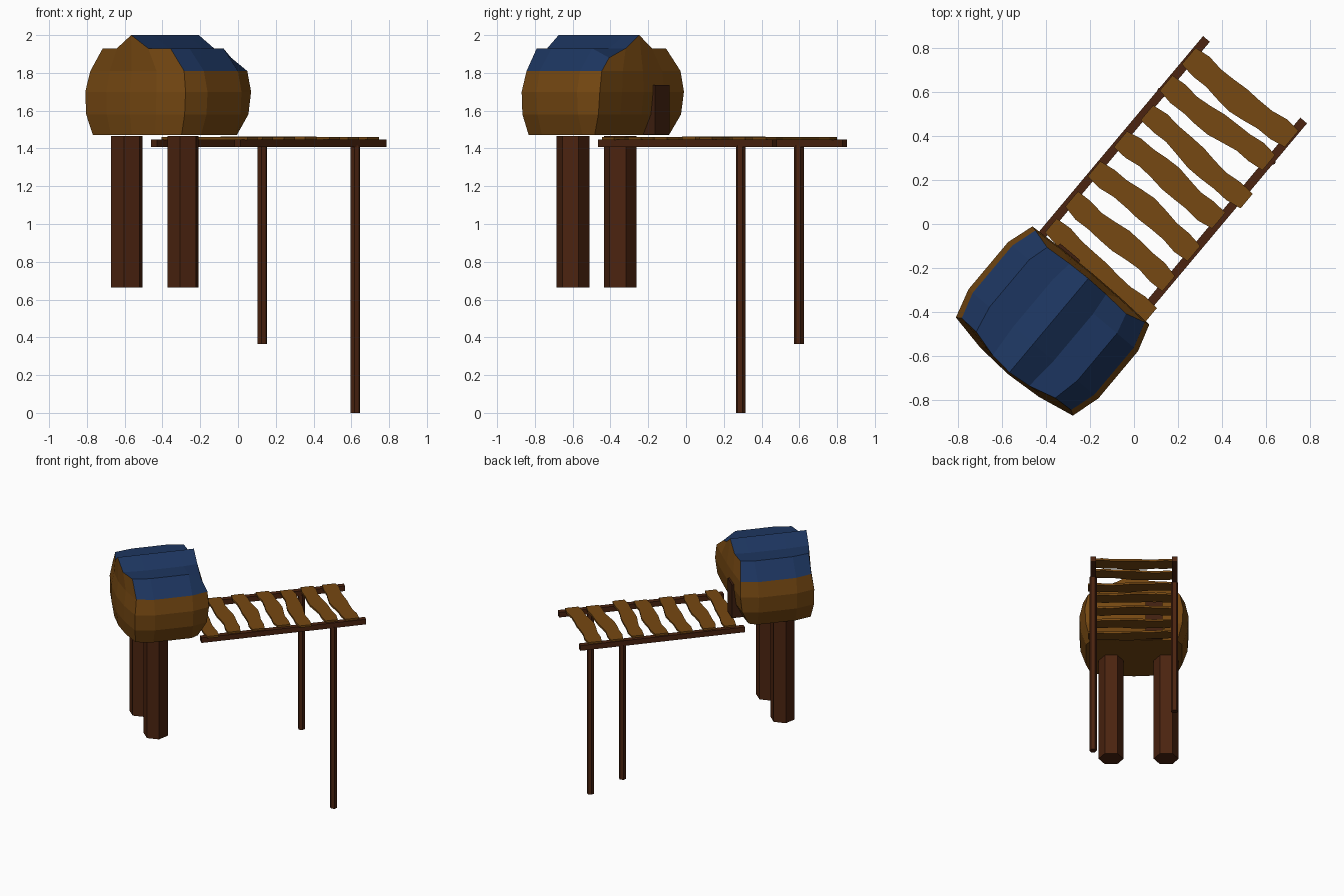
import bpy, bmesh, math, random

if "Cube" in bpy.data.objects:
    bpy.data.objects.remove(bpy.data.objects["Cube"])
random.seed(4)

A = math.radians(50)          # direction the dock runs in plan
D = (math.cos(A), math.sin(A))
E = (math.sin(A), -math.cos(A))


def P(u, v, z):
    """u along the dock, v across it."""
    return (u * D[0] + v * E[0], u * D[1] + v * E[1], z)


def mat(name, col):
    m = bpy.data.materials.new(name)
    m.diffuse_color = (*col, 1)
    m.use_nodes = True
    m.node_tree.nodes["Principled BSDF"].inputs["Base Color"].default_value = m.diffuse_color
    return m


WOOD = mat("wood", (0.18, 0.065, 0.006))
DARK = mat("dark_wood", (0.07, 0.017, 0.005))
DOOR = mat("door_wood", (0.05, 0.014, 0.005))
BLUE = mat("roof_blue", (0.012, 0.036, 0.115))


def make(name, verts, faces, mats, slots=None):
    me = bpy.data.meshes.new(name)
    me.from_pydata(verts, [], faces)
    for m in mats:
        me.materials.append(m)
    if slots:
        for p, s in zip(me.polygons, slots):
            p.material_index = s
    bm = bmesh.new()
    bm.from_mesh(me)
    bmesh.ops.recalc_face_normals(bm, faces=bm.faces)
    bm.to_mesh(me)
    bm.free()
    ob = bpy.data.objects.new(name, me)
    bpy.context.collection.objects.link(ob)
    return ob


def loft(name, rings, m):
    """Skin equal-sized rings and close both ends."""
    n = len(rings[0])
    verts = [P(*p) for r in rings for p in r]
    faces = [tuple(range(n)), tuple(range(len(verts) - n, len(verts)))]
    for i in range(len(rings) - 1):
        for j in range(n):
            k = (j + 1) % n
            faces.append((i * n + j, i * n + k, (i + 1) * n + k, (i + 1) * n + j))
    return make(name, verts, faces, [m])


def box(name, u0, u1, v0, v1, z0, z1, m):
    ring = lambda u: [(u, v0, z0), (u, v1, z0), (u, v1, z1), (u, v0, z1)]
    return loft(name, [ring(u0), ring(u1)], m)


def post(name, u, v, r, z0, z1, m):
    ring = lambda z: [(u + r * math.sin(k * math.pi / 3),
                       v + r * math.cos(k * math.pi / 3), z) for k in range(6)]
    return loft(name, [ring(z0), ring(z1)], m)


# Hut: surface of a bulged lattice, stations along u, columns in v, rows in z
ROW_Z = [1.47, 1.58, 1.70, 1.81]
HALF = [0.34, 0.378, 0.385, 0.36]
BACK = [-0.83, -0.845, -0.845, -0.83, -0.835]
FRONT = [-0.375, -0.32, -0.305, -0.31, -0.335]
TOP = [(-0.26, 1.93), (-0.12, 1.93), (0, 2.0), (0.12, 1.93), (0.26, 1.93)]


def hut_point(s, c, r):
    v, z = (HALF[r] * (c - 2) / 2, ROW_Z[r]) if r < 4 else TOP[c]
    if s in (0, 3):
        v *= 0.9
    if (s, c, r) == (3, 4, 4):
        z = 1.88
    bulge = 1 - ((c - 2) / 2) ** 2
    u = (BACK[r] - 0.045 * bulge, -0.71, -0.43, FRONT[r] + 0.012 * bulge)[s]
    return P(u, v, z)


verts, index, faces, slots = [], {}, [], []


def vid(key):
    if key not in index:
        index[key] = len(verts)
        verts.append(hut_point(*key))
    return index[key]


def quad(keys, slot):
    faces.append([vid(k) for k in keys])
    slots.append(slot)


for s in (0, 3):                                   # end walls
    for c in range(4):
        for r in range(4):
            quad([(s, c, r), (s, c + 1, r), (s, c + 1, r + 1), (s, c, r + 1)], 0)
for s in range(3):
    for c in (0, 4):                               # side walls and eaves
        for r in range(4):
            quad([(s, c, r), (s + 1, c, r), (s + 1, c, r + 1), (s, c, r + 1)], int(r == 3))
    for r in (0, 4):                               # floor and roof
        for c in range(4):
            quad([(s, c, r), (s + 1, c, r), (s + 1, c + 1, r), (s, c + 1, r)], int(r == 4))
make("hut", verts, faces, [WOOD, BLUE], slots)
box("door", -0.40, -0.283, -0.20, -0.08, 1.475, 1.735, DOOR)

# Supports
for side, v in (("left", -0.227), ("right", 0.162)):
    post("hut_pillar_" + side, -0.645, v, 0.088, 0.665, 1.465, DARK)
post("dock_post_left", 0.541, -0.286, 0.026, 0.365, 1.415, DARK)
post("dock_post_right", 0.621, 0.289, 0.026, 0.0, 1.415, DARK)

# Rails
for side, v in (("left", -0.288), ("right", 0.288)):
    box("dock_rail_" + side, -0.348, 0.855, v - 0.02, v + 0.02, 1.407, 1.447, DARK)

# Wavy planks: (u at left end, u at right end, width, v start, v end)
PLANKS = [(0.736, 0.748, 0.13, -0.30, 0.30), (0.579, 0.602, 0.12, -0.30, 0.29),
          (0.422, 0.405, 0.115, -0.28, 0.325), (0.259, 0.263, 0.125, -0.295, 0.285),
          (0.083, 0.080, 0.12, -0.30, 0.295), (-0.093, -0.105, 0.12, -0.29, 0.295),
          (-0.255, -0.274, 0.11, -0.285, 0.325)]
for i, (ul, ur, w, v0, v1) in enumerate(PLANKS):
    ph, z = random.uniform(0, 6.28), 1.445 + random.uniform(0, 0.004)
    rings = []
    for k in range(9):
        t = k / 8
        u = ul + (ur - ul) * t + 0.008 * math.sin(2 * math.pi * t + ph)
        h = w / 2 * (0.9 + 0.1 * math.cos(4 * math.pi * t))
        if k in (0, 8):
            h *= 0.75
        v = v0 + (v1 - v0) * t
        rings.append([(u - h, v, z), (u + h, v, z), (u + h, v, z + 0.015), (u - h, v, z + 0.015)])
    loft("plank_%d" % (i + 1), rings, WOOD)
